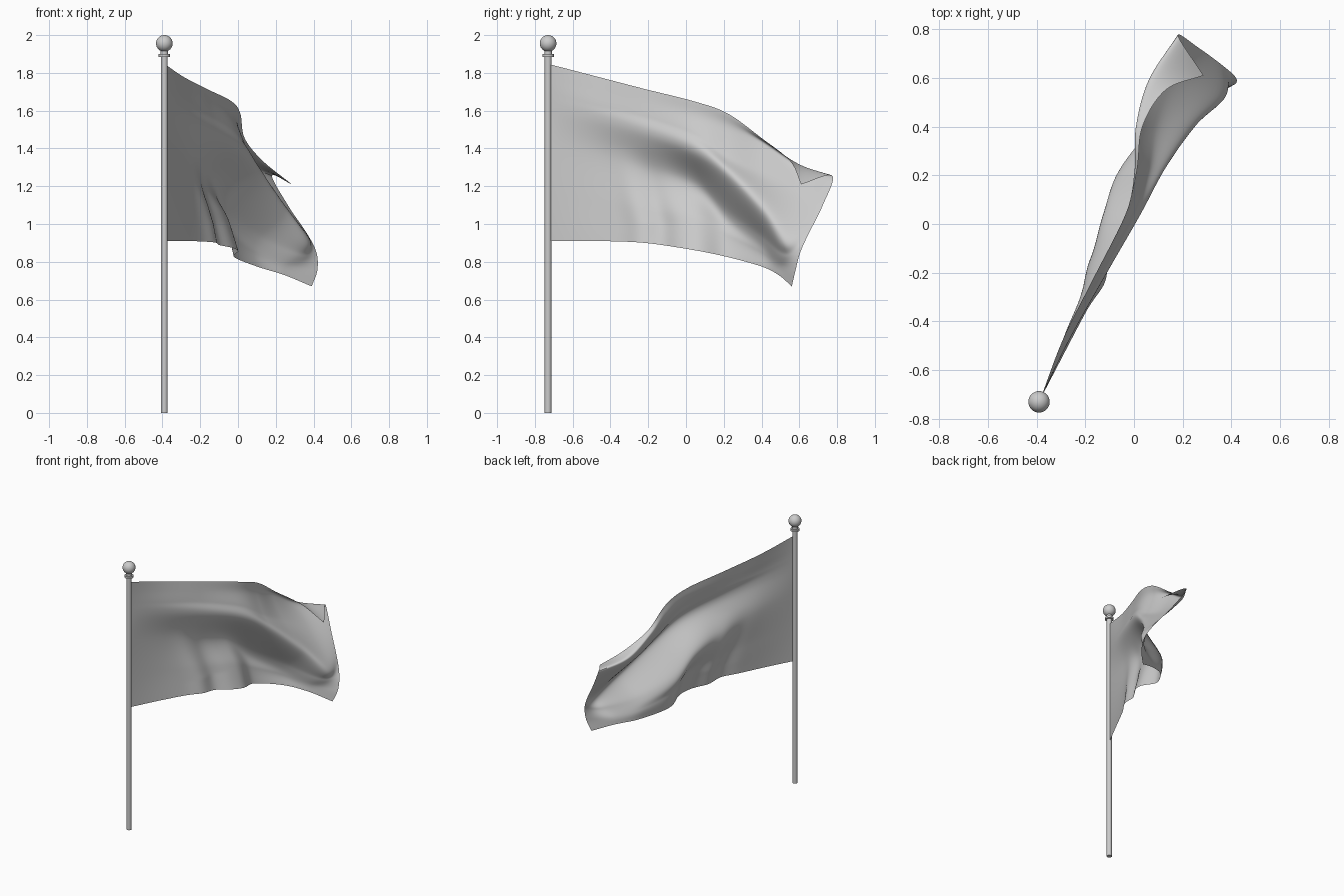
import bpy, bmesh, math
from mathutils import Vector

if "Cube" in bpy.data.objects:
    bpy.data.objects.remove(bpy.data.objects["Cube"])

PX, PY = -0.39, -0.73


def add_object(name, bm):
    mesh = bpy.data.meshes.new(name)
    bm.normal_update()
    bm.to_mesh(mesh)
    bm.free()
    ob = bpy.data.objects.new(name, mesh)
    bpy.context.collection.objects.link(ob)
    bpy.context.view_layer.objects.active = ob
    ob.select_set(True)
    bpy.ops.object.shade_smooth_by_angle(angle=math.radians(40))
    ob.select_set(False)
    return ob


def cylinder(name, r, z0, z1, sides=32):
    bm = bmesh.new()
    bmesh.ops.create_cone(bm, cap_ends=True, segments=sides, radius1=r, radius2=r, depth=z1 - z0)
    bmesh.ops.translate(bm, verts=bm.verts, vec=(PX, PY, (z0 + z1) / 2))
    return add_object(name, bm)


# Pole, collar and ball finial
cylinder("pole", 0.018, 0, 1.89)
cylinder("collar", 0.030, 1.884, 1.899)
cylinder("finial_neck", 0.020, 1.895, 1.925)
bm = bmesh.new()
bmesh.ops.create_uvsphere(bm, u_segments=32, v_segments=20, radius=0.044)
bmesh.ops.translate(bm, verts=bm.verts, vec=(PX, PY, 1.956))
add_object("finial_ball", bm)

# Flag cross-sections from hoist towards fly: y, then (x, z) from top edge to bottom edge
sections = [
    (-0.72, [(-.385, 1.845), (-.385, 1.77), (-.385, 1.69), (-.385, 1.60), (-.385, 1.42), (-.385, 1.15), (-.385, .91)]),
    (-0.47, [(-.290, 1.78), (-.280, 1.71), (-.268, 1.63), (-.264, 1.55), (-.290, 1.37), (-.275, 1.12), (-.255, .91)]),
    (-0.22, [(-.165, 1.715), (-.155, 1.65), (-.140, 1.57), (-.125, 1.48), (-.195, 1.29), (-.155, 1.07), (-.125, .90)]),
    (0.04, [(-.035, 1.65), (-.030, 1.575), (0, 1.48), (.020, 1.38), (-.125, 1.21), (-.055, 1.03), (-.002, .862)]),
    (0.22, [(.012, 1.585), (.005, 1.50), (.060, 1.36), (.120, 1.25), (-.050, 1.06), (-.042, .94), (-.020, .825)]),
    (0.40, [(.035, 1.455), (.010, 1.42), (.090, 1.27), (.250, 1.08), (.115, .93), (.085, .85), (.100, .775)]),
]
columns = [[Vector((x, y, z)) for x, z in pts] for y, pts in sections]

# Fly end, where the top corner folds over
columns.append([Vector(p) for p in (
    (.13, .55, 1.335), (.06, .59, 1.31), (.155, .58, 1.18), (.365, .525, .94),
    (.325, .51, .84), (.255, .495, .78), (.245, .49, .73))])
columns.append([Vector(p) for p in (
    (.285, .61, 1.21), (.18, .775, 1.255), (.27, .72, 1.09), (.365, .65, .95),
    (.415, .605, .85), (.42, .58, .755), (.39, .56, .67))])


def smooth_curve(pts, steps):
    """Smooth curve through all the points."""
    ext = [2 * pts[0] - pts[1]] + pts + [2 * pts[-1] - pts[-2]]
    out = []
    for i in range(len(pts) - 1):
        a, b, c, d = ext[i:i + 4]
        for k in range(steps):
            t = k / steps
            out.append(0.5 * (2 * b + (c - a) * t + (2 * a - 5 * b + 4 * c - d) * t * t
                              + (3 * b - a - 3 * c + d) * t ** 3))
    return out + [pts[-1].copy()]


def ripple(p):
    """Hanging folds along the lower hem, leaning towards the hoist higher up."""
    fade = max(0, min(1, (1.4 - p.z) / 0.4))
    lean = max(0, p.z - 1.0) * 0.25
    x = 0
    for centre, amp in ((-.25, .016), (-.12, -.024)):
        x += amp * math.exp(-((p.y - centre + lean) / .06) ** 2)
    return p + Vector((x * fade, 0, 0))


# Cloth surface
tall = [smooth_curve(c, 12) for c in columns]
rows = [smooth_curve(list(r), 16) for r in zip(*tall)]
bm = bmesh.new()
grid = [[bm.verts.new(ripple(p)) for p in r] for r in rows]
for r0, r1 in zip(grid, grid[1:]):
    for j in range(len(r0) - 1):
        bm.faces.new((r0[j], r1[j], r1[j + 1], r0[j + 1]))
flag = add_object("flag_cloth", bm)
for poly in flag.data.polygons:
    poly.use_smooth = True
